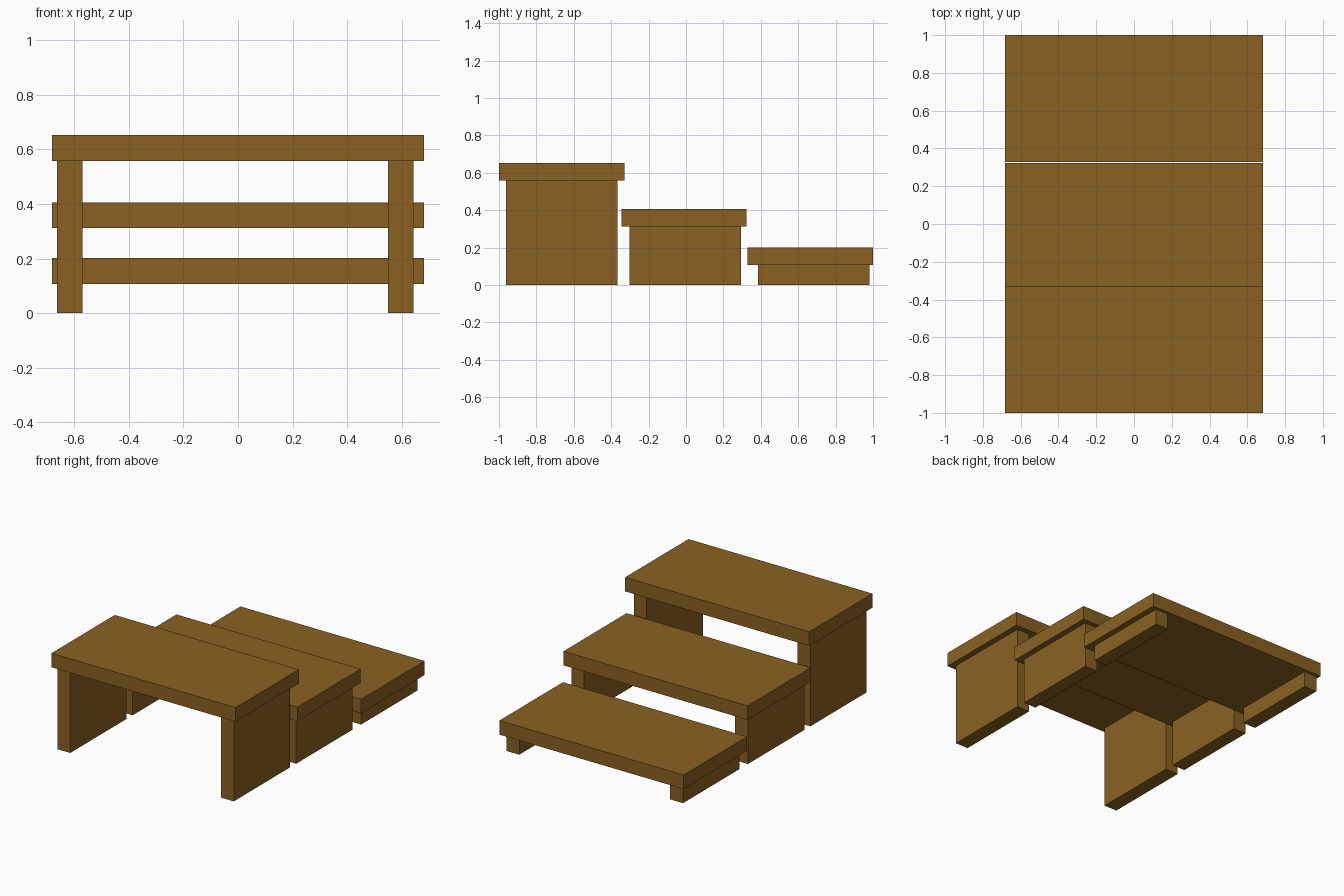
import bpy

if "Cube" in bpy.data.objects:
    bpy.data.objects.remove(bpy.data.objects["Cube"])

# Single wood colour
wood = bpy.data.materials.new("brown_wood")
wood.diffuse_color = (0.255, 0.121, 0.016, 1)
wood.use_nodes = True
wood.node_tree.nodes["Principled BSDF"].inputs["Base Color"].default_value = wood.diffuse_color


def box(name, x, y, z):
    """Axis-aligned box from (min, max) ranges."""
    bpy.ops.mesh.primitive_cube_add(size=1)
    ob = bpy.context.object
    ob.name = name
    ob.location = [(a + b) / 2 for a, b in (x, y, z)]
    ob.scale = [b - a for a, b in (x, y, z)]
    bpy.ops.object.transform_apply(location=True, scale=True)
    ob.data.materials.append(wood)
    return ob


THICK = 0.094
# Each tier: name, plank y range, leg y range, top height
tiers = [
    ("high", (-1.0, -0.33), (-0.963, -0.367), 0.652),
    ("middle", (-0.346, 0.323), (-0.303, 0.293), 0.406),
    ("low", (0.328, 1.0), (0.384, 0.98), 0.201),
]

for name, plank_y, leg_y, top in tiers:
    # Plank and its two side panels
    box(name + "_plank", (-0.682, 0.682), plank_y, (top - THICK, top))
    box(name + "_left_leg", (-0.664, -0.569), leg_y, (0, top - THICK))
    box(name + "_right_leg", (0.549, 0.643), leg_y, (0, top - THICK))
